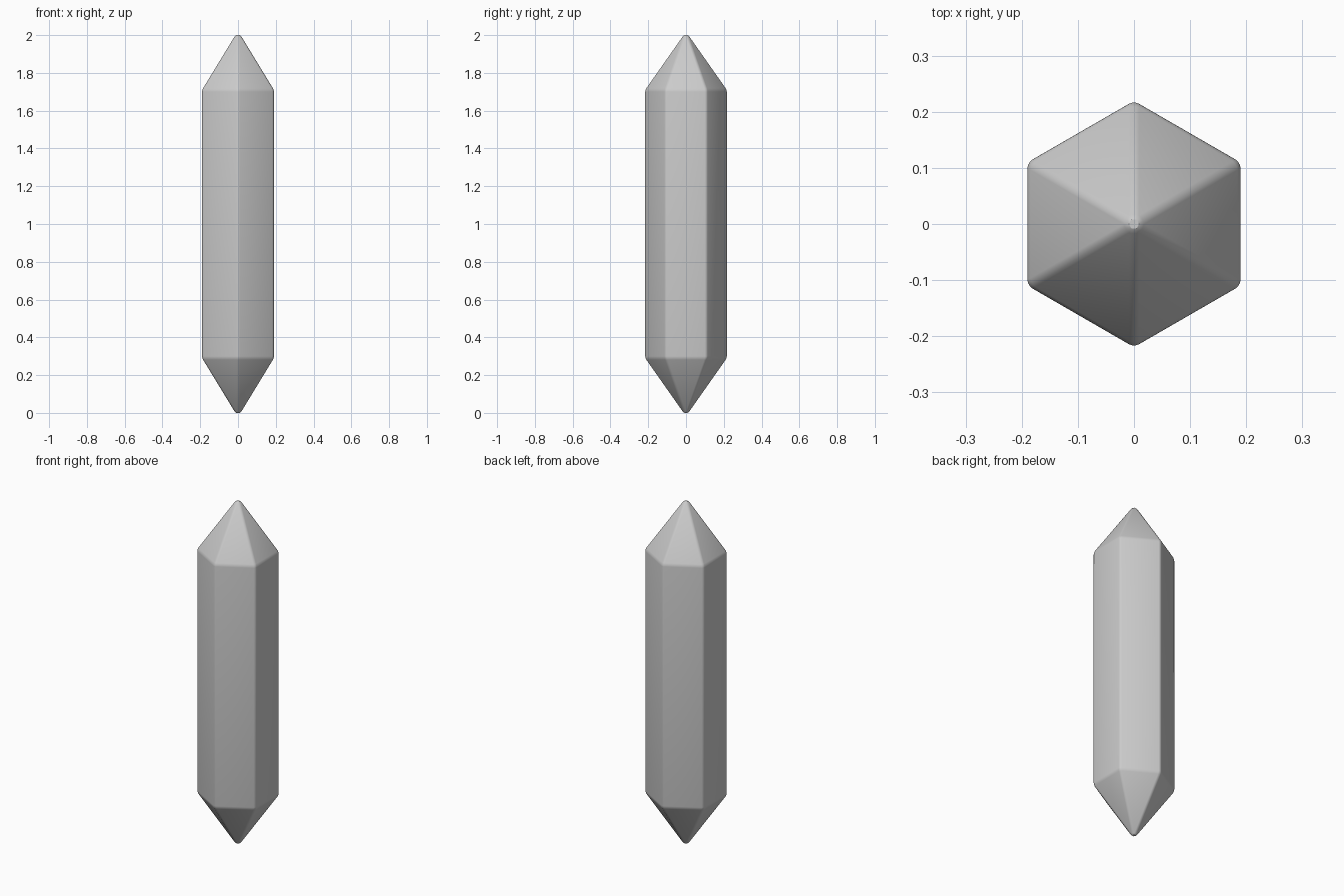
import bpy, bmesh
from math import sin, cos, pi

if "Cube" in bpy.data.objects:
    bpy.data.objects.remove(bpy.data.objects["Cube"])

R = 0.2194                    # hexagon corner radius
LOW, HIGH = 0.29, 1.71        # shoulder heights
TIP = 0.01                    # tip overshoot, removed by the rounding

# six-sided crystal with a point at each end
bm = bmesh.new()
rings = [[bm.verts.new((R * sin(i * pi / 3), R * cos(i * pi / 3), z)) for i in range(6)]
         for z in (LOW, HIGH)]
bottom = bm.verts.new((0, 0, -TIP))
top = bm.verts.new((0, 0, 2 + TIP))
for i in range(6):
    j = (i + 1) % 6
    bm.faces.new((rings[0][i], rings[0][j], rings[1][j], rings[1][i]))
    bm.faces.new((rings[1][i], rings[1][j], top))
    bm.faces.new((rings[0][j], rings[0][i], bottom))
bmesh.ops.recalc_face_normals(bm, faces=bm.faces)

# softly rounded edges
bmesh.ops.bevel(bm, geom=bm.edges[:], offset=0.01, offset_type='OFFSET',
                segments=3, profile=0.5, affect='EDGES')

# fit the rounded tips to exactly 0 and 2 by stretching only the ends
zmax = max(v.co.z for v in bm.verts)
for v in bm.verts:
    if v.co.z > HIGH:
        v.co.z = HIGH + (v.co.z - HIGH) * (2 - HIGH) / (zmax - HIGH)
    elif v.co.z < LOW:
        v.co.z = LOW - (LOW - v.co.z) * (2 - HIGH) / (zmax - HIGH)

mesh = bpy.data.meshes.new("crystal")
bm.to_mesh(mesh)
bm.free()
crystal = bpy.data.objects.new("crystal", mesh)
bpy.context.collection.objects.link(crystal)
bpy.context.view_layer.objects.active = crystal
crystal.select_set(True)
bpy.ops.object.shade_smooth_by_angle()
